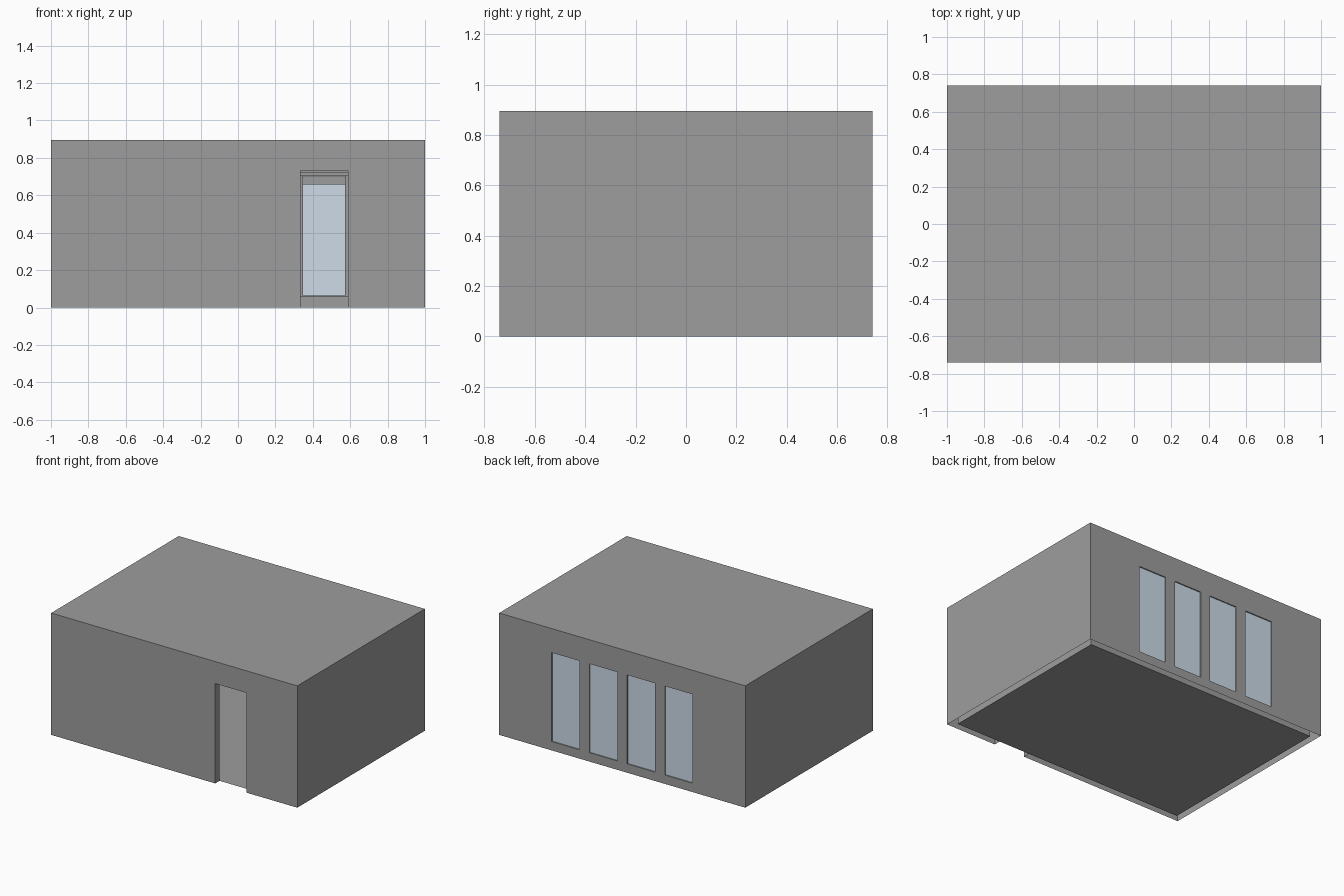
import bpy, bmesh
from mathutils import Vector

if "Cube" in bpy.data.objects:
    bpy.data.objects.remove(bpy.data.objects["Cube"])

W, D, H, T = 1.0, 0.74, 0.895, 0.05      # half width, half depth, height, wall gap
WINDOWS = (-0.46, -0.153, 0.153, 0.46)


def material(name, colour):
    m = bpy.data.materials.new(name)
    m.diffuse_color = (*colour, 1)
    m.use_nodes = True
    m.node_tree.nodes["Principled BSDF"].inputs["Base Color"].default_value = m.diffuse_color
    return m


glass = material("window_glass", (0.61, 0.705, 0.80))
plaster = material("dark_plaster", (0.34, 0.34, 0.34))


def box(name, lo, hi, mat=plaster):
    me = bpy.data.meshes.new(name)
    bm = bmesh.new()
    bmesh.ops.create_cube(bm, size=1)
    lo, hi = Vector(lo), Vector(hi)
    for v in bm.verts:
        v.co = (lo + hi) / 2 + v.co * (hi - lo)
    bm.to_mesh(me)
    bm.free()
    ob = bpy.data.objects.new(name, me)
    bpy.context.collection.objects.link(ob)
    me.materials.append(mat)
    return ob


# Room shell with hollow interior, doorway and four tall windows
shell = box("room_shell", (-W, -D, 0), (W, D, H))
cutters = [box("room_cutter", (-W + T, -D + T, -0.2), (W - T, D - T, H - T)),
           box("door_cutter", (0.333, -D - 0.1, -0.1), (0.587, -D + T + 0.05, 0.733))]
for x in WINDOWS:
    cutters.append(box("window_cutter", (x - 0.113, D - T - 0.05, 0.065), (x + 0.113, D + 0.1, 0.718)))
for c in cutters:
    m = shell.modifiers.new("cut", 'BOOLEAN')
    m.operation = 'DIFFERENCE'
    m.solver = 'EXACT'
    m.object = c
dg = bpy.context.evaluated_depsgraph_get()
mesh = bpy.data.meshes.new_from_object(shell.evaluated_get(dg))
shell.modifiers.clear()
shell.data = mesh
for c in cutters:
    bpy.data.objects.remove(c)

# Open underside between the inner and outer walls
bm = bmesh.new()
bm.from_mesh(mesh)
rim = [f for f in bm.faces if f.normal.z < -0.9 and f.calc_center_median().z < 0.001]
bmesh.ops.delete(bm, geom=rim, context='FACES')
bm.to_mesh(mesh)
bm.free()

# Floor sheet
bpy.ops.mesh.primitive_plane_add(size=1)
floor = bpy.context.object
floor.name = "floor"
floor.scale = (2 * (W - T), 2 * (D - T), 1)
floor.data.materials.append(plaster)

# Glass panes and the blind box above each window
for x in WINDOWS:
    box("window_pane", (x - 0.113, D - 0.016, 0.065), (x + 0.113, D - 0.008, 0.718), glass)
    box("blind_box", (x - 0.115, D - T - 0.03, 0.658), (x + 0.115, D - T + 0.015, 0.70))

# Skirting board and curtain rail along the back wall
box("skirting_board", (-W + T, D - T - 0.015, 0), (W - T, D - T, 0.058))
box("curtain_rail", (-W + T, D - T - 0.05, 0.703), (W - T, D - T, 0.722))
